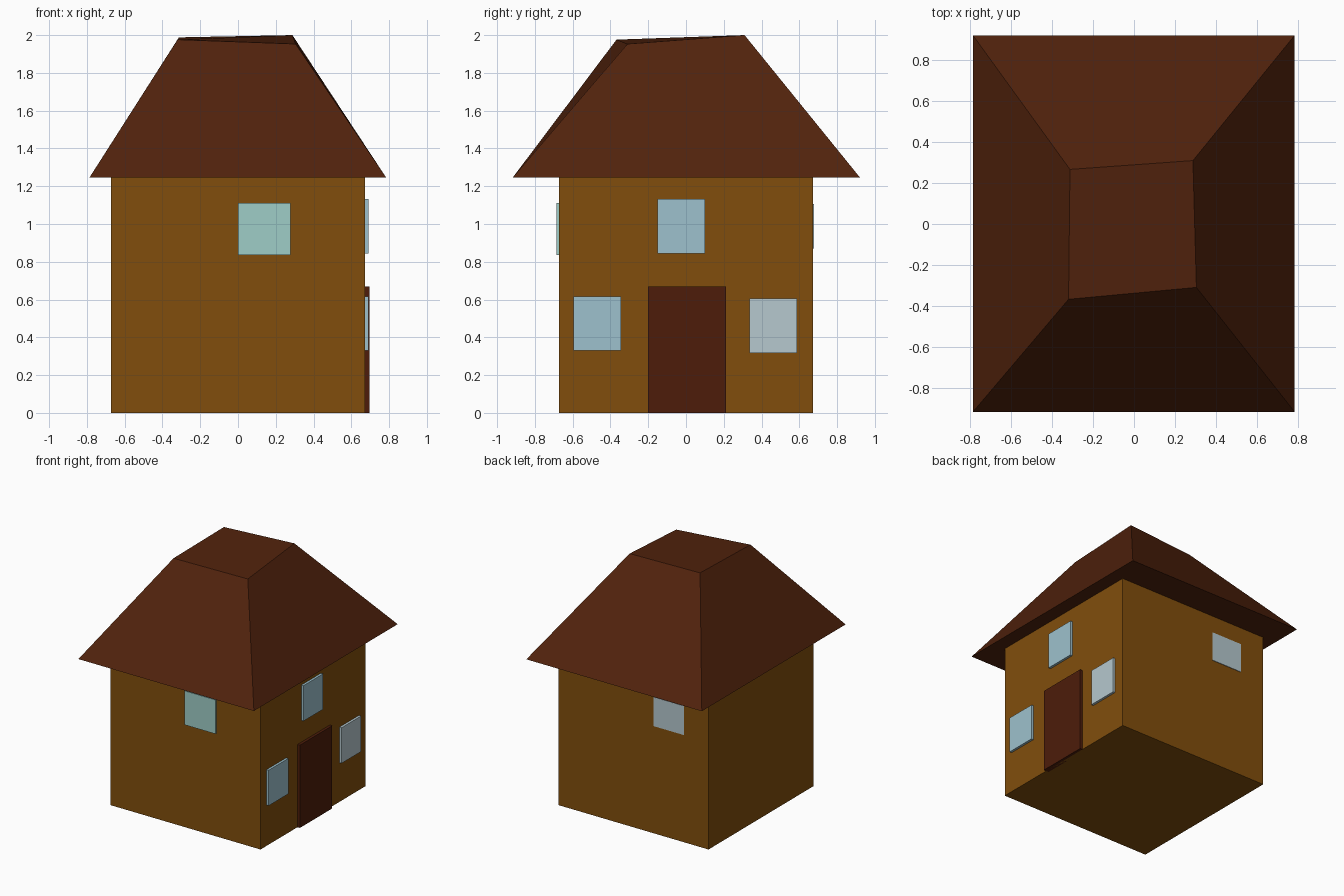
import bpy

if "Cube" in bpy.data.objects:
    bpy.data.objects.remove(bpy.data.objects["Cube"])


def material(name, rgb):
    # display colour 0-255 converted to linear
    m = bpy.data.materials.new(name)
    m.diffuse_color = [(c / 255) ** 2.2 for c in rgb] + [1]
    m.use_nodes = True
    m.node_tree.nodes["Principled BSDF"].inputs["Base Color"].default_value = m.diffuse_color
    return m


def hexahedron(name, bottom, top, mat):
    # closed six-sided solid from two rings of four corners
    mesh = bpy.data.meshes.new(name)
    sides = [(i, (i + 1) % 4, (i + 1) % 4 + 4, i + 4) for i in range(4)]
    mesh.from_pydata(bottom + top, [], [(3, 2, 1, 0), (4, 5, 6, 7)] + sides)
    mesh.materials.append(mat)
    obj = bpy.data.objects.new(name, mesh)
    bpy.context.collection.objects.link(obj)
    return obj


def ring(x, y, z):
    return [(x[0], y[0], z), (x[1], y[0], z), (x[1], y[1], z), (x[0], y[1], z)]


def box(name, x, y, z, mat):
    return hexahedron(name, ring(x, y, z[0]), ring(x, y, z[1]), mat)


wall = material("wall", (128, 79, 20))
roof_brown = material("roof_brown", (82, 39, 20))
door_brown = material("door_brown", (78, 34, 18))
blue = material("blue_glass", (156, 192, 204))
green = material("green_glass", (157, 204, 198))
grey = material("grey_glass", (180, 199, 205))

# Walls
W = 0.673
box("walls", (-W, W), (-W, W), (0, 1.246), wall)

# Roof with overhang and slightly crooked flat top
hexahedron("roof", ring((-0.787, 0.785), (-0.918, 0.922), 1.245),
           [(-0.32, -0.368, 1.976), (0.305, -0.31, 1.953),
            (0.288, 0.31, 2.0), (-0.313, 0.267, 1.988)], roof_brown)

# Door and windows on the right side
box("door", (0.65, 0.695), (-0.2, 0.213), (0, 0.67), door_brown)
for name, y, z, mat in (
        ("window_lower_front", (-0.595, -0.345), (0.33, 0.617), blue),
        ("window_upper", (-0.15, 0.1), (0.845, 1.132), blue),
        ("window_lower_back", (0.337, 0.587), (0.317, 0.605), grey)):
    box(name, (0.65, 0.692), y, z, mat)

# Windows on the front and back
box("window_front", (0, 0.277), (-0.686, -0.65), (0.835, 1.11), green)
box("window_back", (-0.455, -0.185), (0.65, 0.678), (0.87, 1.105), grey)
